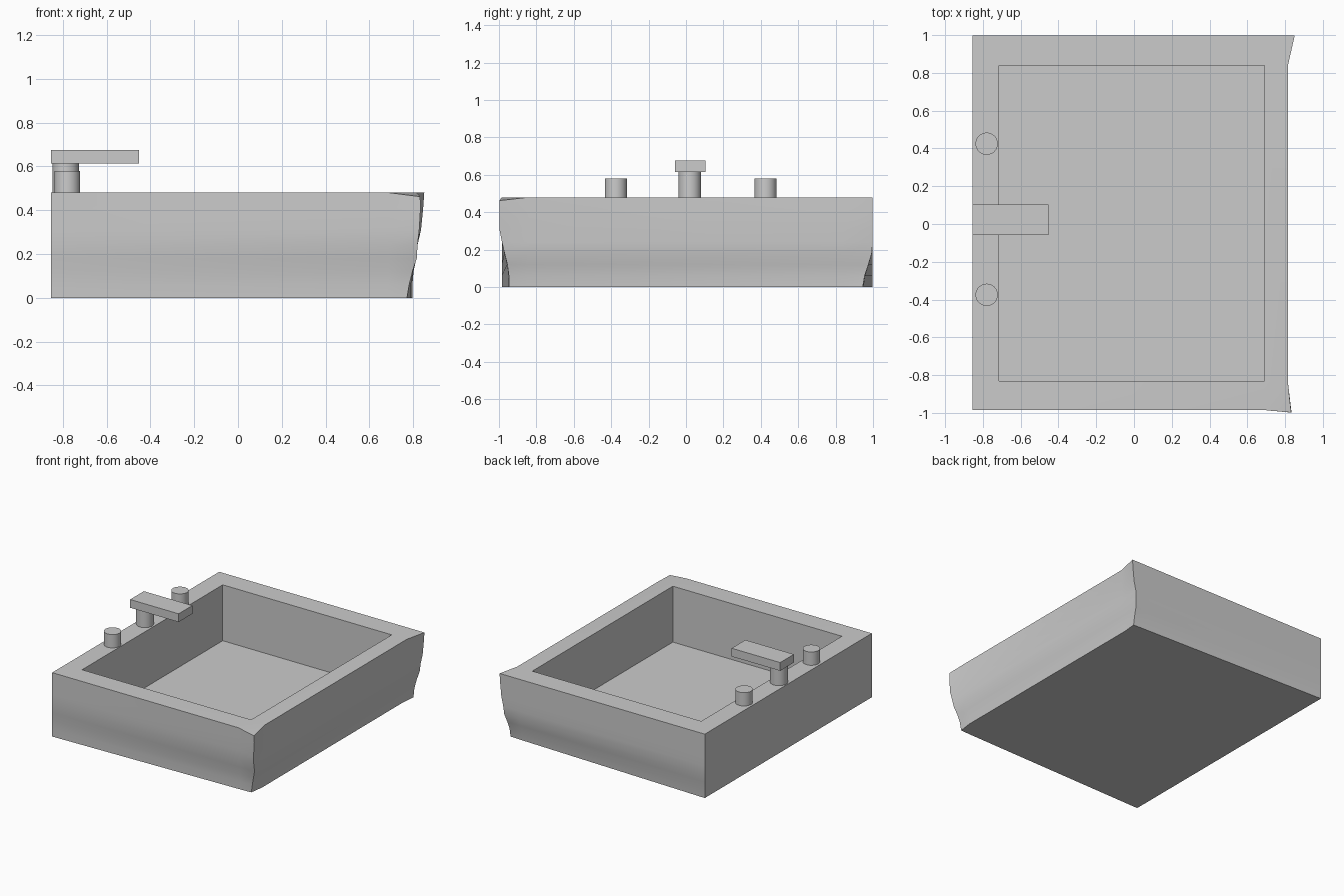
import bpy, bmesh, math

if "Cube" in bpy.data.objects:
    bpy.data.objects.remove(bpy.data.objects["Cube"])


def finish(name, bm):
    bmesh.ops.recalc_face_normals(bm, faces=bm.faces)
    me = bpy.data.meshes.new(name)
    bm.to_mesh(me)
    bm.free()
    ob = bpy.data.objects.new(name, me)
    bpy.context.collection.objects.link(ob)
    bpy.ops.object.select_all(action='DESELECT')
    ob.select_set(True)
    bpy.context.view_layer.objects.active = ob
    bpy.ops.object.shade_smooth_by_angle(angle=math.radians(30))
    return ob


def cylinder(name, x, y, z0, z1, r):
    bm = bmesh.new()
    bmesh.ops.create_cone(bm, cap_ends=True, segments=32, radius1=r, radius2=r, depth=z1 - z0)
    bmesh.ops.translate(bm, verts=bm.verts, vec=(x, y, (z0 + z1) / 2))
    return finish(name, bm)


# Basin: stacked rings; right side carries the rough, worn corners
FRONT, BACK, LEFT, TOP = -0.985, 0.998, -0.855, 0.48
# z, front corner x, y, right wall x, back corner x, y
profile = [
    (0.00, 0.772, -0.945, 0.787, 0.797, 0.945),
    (0.06, 0.782, -0.947, 0.790, 0.797, 0.955),
    (0.12, 0.797, -0.955, 0.799, 0.802, 0.975),
    (0.18, 0.817, -0.970, 0.813, 0.815, 0.993),
    (0.24, 0.820, -0.984, 0.815, 0.820, 0.998),
    (0.31, 0.828, -0.998, 0.815, 0.836, 0.998),
    (0.41, 0.834, -0.998, 0.815, 0.846, 0.998),
    (0.48, 0.832, -0.998, 0.815, 0.851, 0.998),
]
bm = bmesh.new()
rings = []
for z, fx, fy, sx, bx, by in profile:
    corner_z = 0.462 if z == TOP else z
    fm = FRONT + max(0, fy - FRONT) * 0.92
    bmid = BACK + (by - BACK) * 0.92
    pts = [(LEFT, FRONT, z), (0.69, fm, z), (fx, fy, corner_z), (sx, -0.84, z),
           (sx, 0.84, z), (bx, by, z), (0.69, bmid, z), (LEFT, BACK, z)]
    rings.append([bm.verts.new(p) for p in pts])
for a, b in zip(rings, rings[1:]):
    for i in range(8):
        j = (i + 1) % 8
        bm.faces.new((a[i], a[j], b[j], b[i]))
bm.faces.new(rings[0][::-1])

# Rim and recessed bowl
inner = [(-0.715, -0.83), (0.69, -0.83), (0.69, 0.84), (-0.715, 0.84)]
rim = [bm.verts.new((x, y, TOP)) for x, y in inner]
floor = [bm.verts.new((x, y, 0.06)) for x, y in inner]
t = rings[-1]
for f in ((t[0], t[1], rim[1], rim[0]), (t[1], t[2], t[3], rim[1]),
          (t[3], t[4], rim[2], rim[1]), (t[4], t[5], t[6], rim[2]),
          (t[6], t[7], rim[3], rim[2]), (t[7], t[0], rim[0], rim[3])):
    bm.faces.new(f)
for i in range(4):
    j = (i + 1) % 4
    bm.faces.new((rim[i], rim[j], floor[j], floor[i]))
bm.faces.new(floor)
finish("basin", bm)

# Tap knobs and spout post
for name, y in (("tap_knob_front", -0.375), ("tap_knob_back", 0.425)):
    cylinder(name, -0.78, y, 0.478, 0.58, 0.059)
cylinder("spout_post", -0.787, 0.02, 0.478, 0.617, 0.06)

# Flat spout
bm = bmesh.new()
bmesh.ops.create_cube(bm, size=1)
bmesh.ops.scale(bm, verts=bm.verts, vec=(0.403, 0.163, 0.062))
bmesh.ops.translate(bm, verts=bm.verts, vec=(-0.6535, 0.022, 0.645))
finish("spout", bm)
